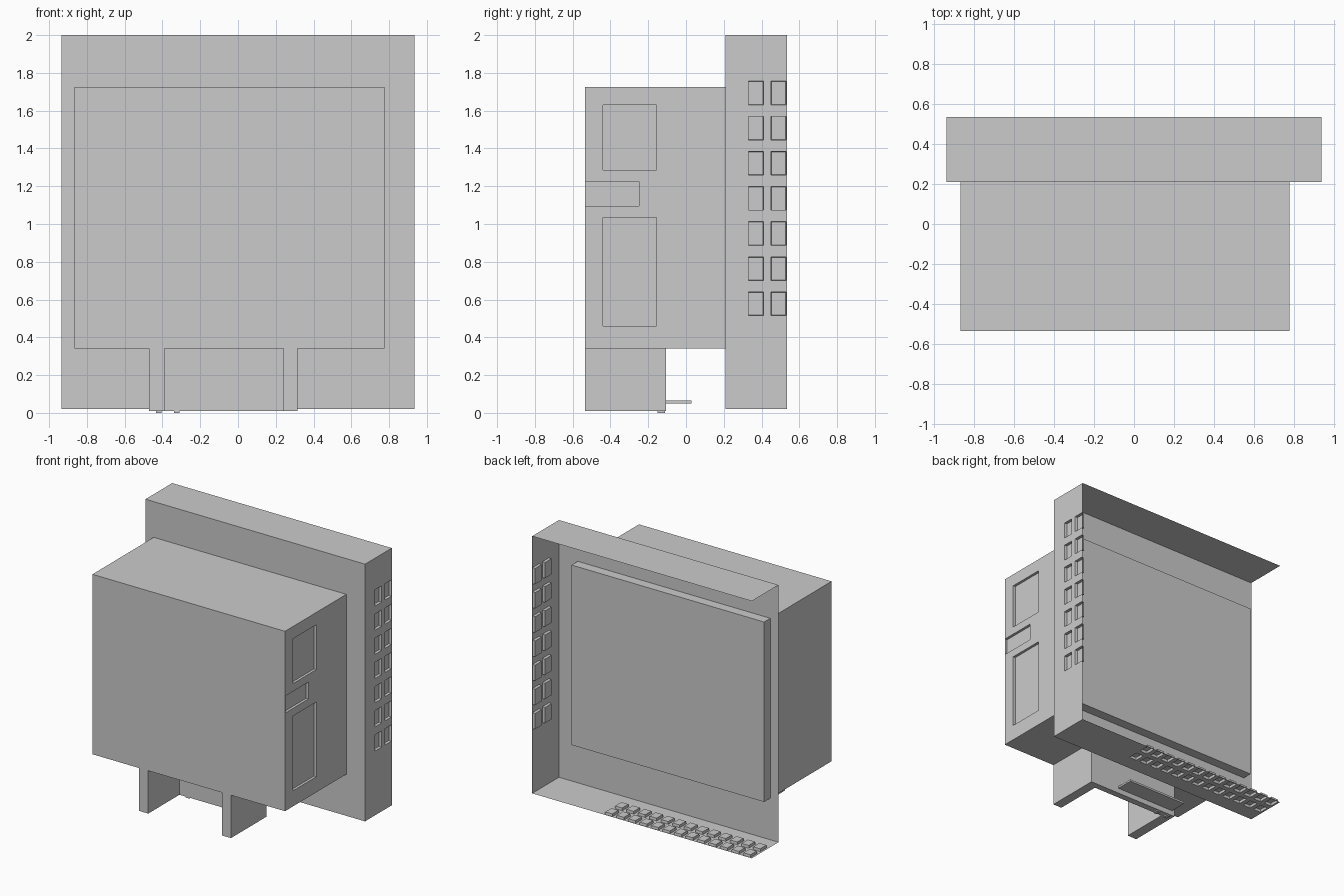
import bpy
import bmesh
from mathutils import Vector

default = bpy.data.objects.get("Cube")
if default:
    bpy.data.objects.remove(default, do_unlink=True)


def add_object(name, bm):
    mesh = bpy.data.meshes.new(name)
    bm.to_mesh(mesh)
    bm.free()
    obj = bpy.data.objects.new(name, mesh)
    bpy.context.collection.objects.link(obj)
    return obj


def box(name, x, y, z):
    """Box from (low, high) ranges on each axis."""
    bm = bmesh.new()
    bmesh.ops.create_cube(bm, size=1)
    for v in bm.verts:
        v.co = Vector([r[0] + (c + 0.5) * (r[1] - r[0]) for c, r in zip(v.co, (x, y, z))])
    return add_object(name, bm)


def slots(start, pitch, width, count):
    """Edge positions of evenly spaced vents."""
    return [start + i * pitch + e for i in range(count) for e in (0, width)]


def sheet(name, us, vs, place, normal, depth=0.02):
    """Thin sheet on a grid; every odd cell is pressed in as a vent pocket."""
    bm = bmesh.new()
    grid = [[bm.verts.new(place(u, v)) for v in vs] for u in us]
    pockets = []
    for i in range(len(us) - 1):
        for j in range(len(vs) - 1):
            f = bm.faces.new((grid[i][j], grid[i + 1][j], grid[i + 1][j + 1], grid[i][j + 1]))
            f.normal_update()
            if f.normal.dot(Vector(normal)) < 0:
                f.normal_flip()
            if i % 2 and j % 2:
                pockets.append(f)
    if pockets:
        bmesh.ops.inset_individual(bm, faces=pockets, thickness=0.003, depth=-depth)
    return add_object(name, bm)


HALF, FRONT, BACK, LOW, TOP = 0.935, 0.21, 0.535, 0.02, 2.0
BOX_SIDE = 0.775

# Main housing, running through the rear panel
housing = box("housing", (-0.865, BOX_SIDE), (-BACK, 0.285), (0.34, 1.725))

# Recesses in the left side of the housing
for y, z in (((-0.44, -0.155), (1.285, 1.63)),
             ((-0.532, -0.25), (1.095, 1.225)),
             ((-0.44, -0.155), (0.46, 1.035))):
    cutter = box("recess_cutter", (BOX_SIDE - 0.02, BOX_SIDE + 0.1), y, z)
    cutter.hide_render = True
    cut = housing.modifiers.new("recess", "BOOLEAN")
    cut.operation = "DIFFERENCE"
    cut.solver = "EXACT"
    cut.object = cutter
    bpy.context.view_layer.objects.active = housing
    bpy.ops.object.modifier_apply(modifier=cut.name)
    bpy.data.objects.remove(cutter, do_unlink=True)

# Open surround of thin sheets: panel, top, vented wall and vented floor
vent_y = [FRONT] + slots(0.33, 0.12, 0.08, 2) + [BACK]
wall_z = [LOW] + slots(0.515, 0.186, 0.125, 7) + [TOP]
floor_x = [-HALF] + slots(-0.92, 0.098, 0.064, 13) + [HALF]
sheet("rear_panel", (-HALF, HALF), (LOW, TOP), lambda x, z: (x, FRONT, z), (0, -1, 0))
sheet("surround_top", (-HALF, HALF), (FRONT, BACK), lambda x, y: (x, y, TOP), (0, 0, 1))
sheet("surround_left_wall", vent_y, wall_z, lambda y, z: (HALF, y, z), (1, 0, 0))
sheet("surround_floor", floor_x, vent_y, lambda x, y: (x, y, LOW), (0, 0, -1))

# Stand: two legs joined by a back plate
leg_z = (0.01, 0.34)
for side, x in (("right", (-0.47, -0.39)), ("left", (0.24, 0.315))):
    box("stand_leg_" + side, x, (-BACK, -0.105), leg_z)
box("stand_back_plate", (-0.39, 0.24), (-0.155, -0.105), leg_z)

# Small pads and a plain ledge behind the stand
for i, x in enumerate((-0.42, -0.325)):
    box(f"stand_pad_{i + 1}", (x - 0.015, x + 0.015), (-0.15, -0.11), (0, leg_z[0]))
box("stand_ledge", (-0.45, 0.06), (-0.105, 0.03), (0.05, 0.065))
